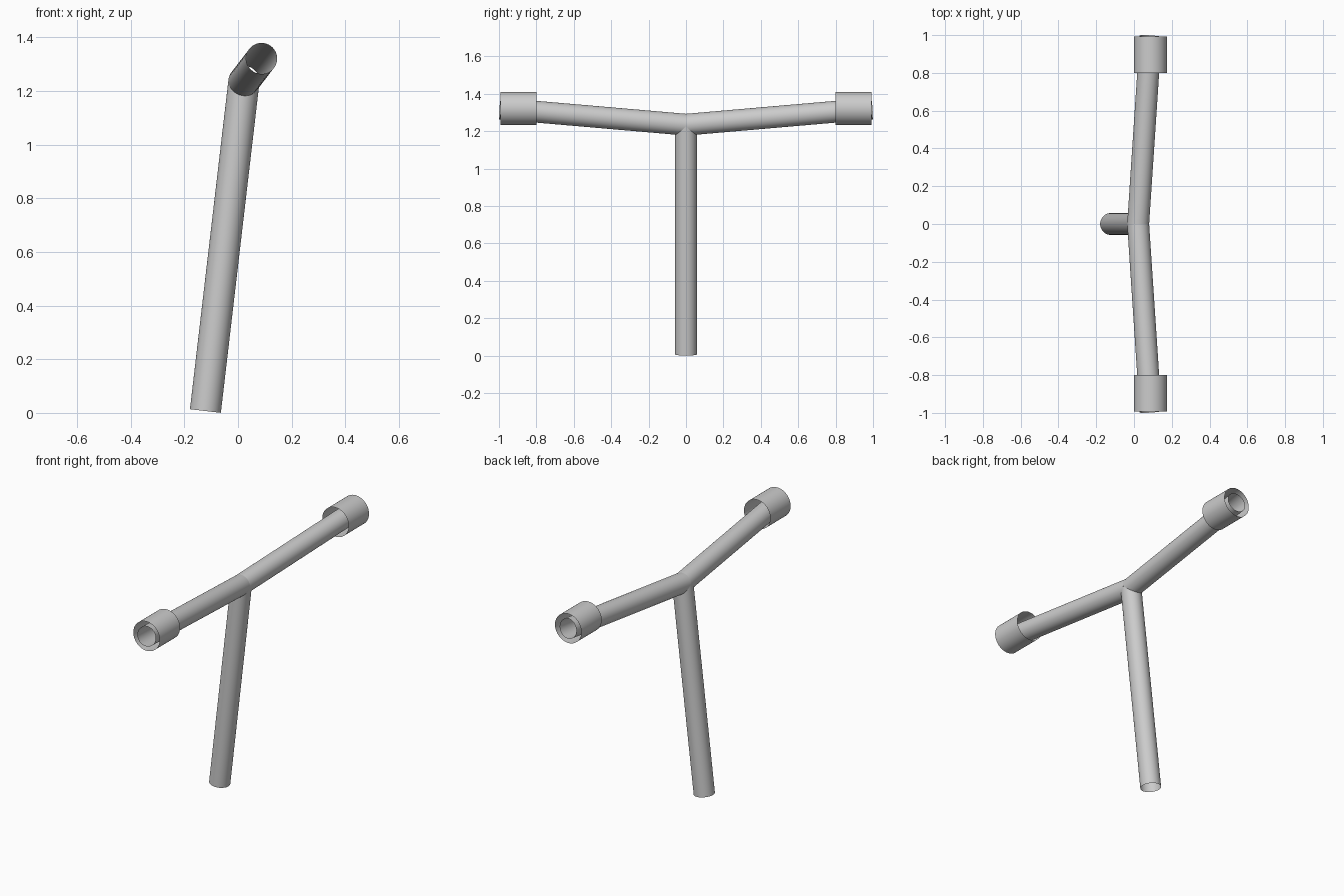
import bpy, bmesh, math
from mathutils import Vector

if "Cube" in bpy.data.objects:
    bpy.data.objects.remove(bpy.data.objects["Cube"])

R = 0.058                           # pipe radius
SEG = 64
JOINT = Vector((0.022, 0, 1.235))
ENDS = {
    "stem": Vector((-0.1215, 0, 0.007)),
    "left_arm": Vector((0.088, -0.9937, 1.321)),
    "right_arm": Vector((0.088, 0.9937, 1.321)),
}
DIRS = {n: (e - JOINT).normalized() for n, e in ENDS.items()}


def tube(name, start_ring, end_ring):
    """Open, single-walled tube between two rings of points."""
    bm = bmesh.new()
    a = [bm.verts.new(p) for p in start_ring]
    b = [bm.verts.new(p) for p in end_ring]
    n = len(a)
    for i in range(n):
        j = (i + 1) % n
        bm.faces.new((a[i], a[j], b[j], b[i]))
    mesh = bpy.data.meshes.new(name)
    bm.to_mesh(mesh)
    bm.free()
    ob = bpy.data.objects.new(name, mesh)
    bpy.context.collection.objects.link(ob)
    bpy.ops.object.select_all(action='DESELECT')
    ob.select_set(True)
    bpy.context.view_layer.objects.active = ob
    bpy.ops.object.shade_smooth_by_angle(angle=math.radians(30))
    return ob


def ring_offsets(axis, radius):
    u = axis.cross(Vector((1, 0, 0))).normalized()
    v = axis.cross(u)
    return [radius * (u * math.cos(t) + v * math.sin(t))
            for t in (2 * math.pi * i / SEG for i in range(SEG))]


# Stem and two arms, mitred against each other at the joint
for name, d in DIRS.items():
    others = [e for n, e in DIRS.items() if n != name]
    offs = ring_offsets(d, R)
    start = [JOINT + o + d * max(-o.dot(d - e) / d.dot(d - e) for e in others)
             for o in offs]
    tube(name, start, [ENDS[name] + o for o in offs])

# Wide open sleeves at the arm ends, parallel to y
for name, s in (("left_grip", -1), ("right_grip", 1)):
    offs = ring_offsets(Vector((0, s, 0)), 0.0875)
    tube(name, [Vector((0.0875, s * 0.8, 1.322)) + o for o in offs],
         [Vector((0.0875, s * 0.993, 1.322)) + o for o in offs])
